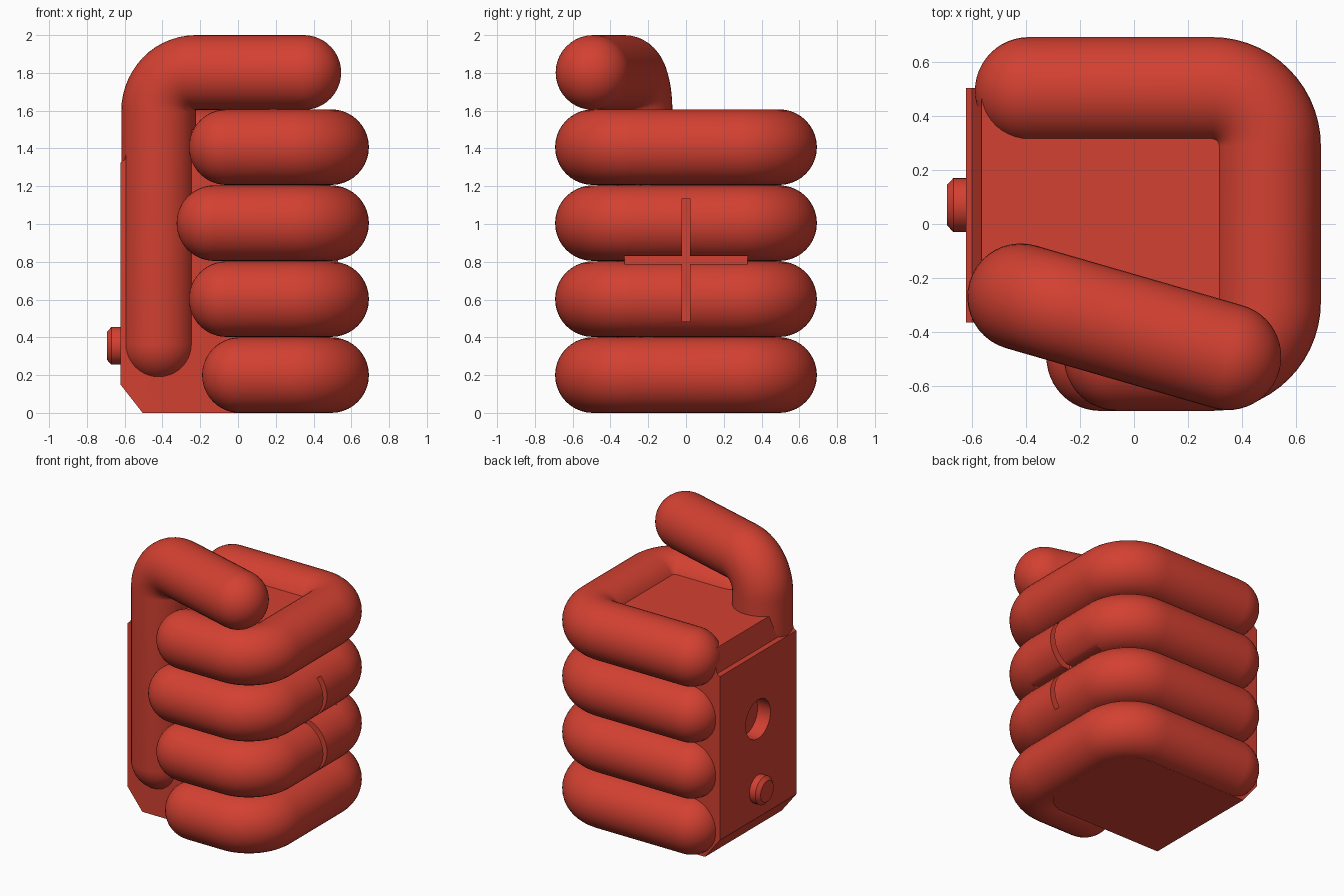
import bpy, bmesh, math
from mathutils import Vector, Matrix

if "Cube" in bpy.data.objects:
    bpy.data.objects.remove(bpy.data.objects["Cube"])

red = bpy.data.materials.new("red")
red.diffuse_color = (0.65, 0.052, 0.031, 1)
red.use_nodes = True
red.node_tree.nodes["Principled BSDF"].inputs["Base Color"].default_value = red.diffuse_color


def add(name, bm):
    bmesh.ops.recalc_face_normals(bm, faces=bm.faces)
    me = bpy.data.meshes.new(name)
    bm.to_mesh(me)
    bm.free()
    me.materials.append(red)
    ob = bpy.data.objects.new(name, me)
    bpy.context.collection.objects.link(ob)
    return ob


def activate(ob):
    bpy.ops.object.select_all(action='DESELECT')
    ob.select_set(True)
    bpy.context.view_layer.objects.active = ob


def smooth(ob):
    activate(ob)
    bpy.ops.object.shade_smooth_by_angle(angle=math.radians(35))


def cut(ob, cutter):
    mod = ob.modifiers.new("cut", 'BOOLEAN')
    mod.operation, mod.solver, mod.object = 'DIFFERENCE', 'EXACT', cutter
    activate(ob)
    bpy.ops.object.modifier_apply(modifier=mod.name)


def tube(name, pts, r, normal, bend=0.204, seg=40, steps=14):
    """Round-ended tube along a flat path with rounded corners."""
    pts = [Vector(p) for p in pts]
    n = Vector(normal).normalized()
    path = []                                   # (centre, tangent, radius)
    t0 = (pts[1] - pts[0]).normalized()
    t1 = (pts[-1] - pts[-2]).normalized()
    for i in range(13):                         # start cap
        a = math.pi / 2 * i / 12
        path.append((pts[0] - t0 * r * math.cos(a), t0, r * math.sin(a)))
    for a, b, c in zip(pts, pts[1:], pts[2:]):  # corners
        u, v = (b - a).normalized(), (c - b).normalized()
        ang = u.angle(v)
        d = bend * math.tan(ang / 2)
        side = (v - u * u.dot(v)).normalized()
        centre = b - u * d + side * bend
        for i in range(steps + 1):
            k = ang * i / steps
            path.append((centre - side * bend * math.cos(k) + u * bend * math.sin(k),
                         u * math.cos(k) + side * math.sin(k), r))
    for i in range(13):                         # end cap
        a = math.pi / 2 * i / 12
        path.append((pts[-1] + t1 * r * math.sin(a), t1, r * math.cos(a)))
    bm = bmesh.new()
    rings = []
    for c, t, rad in path:
        s = t.cross(n)
        rings.append([bm.verts.new(c + (n * math.cos(2 * math.pi * j / seg)
                                        + s * math.sin(2 * math.pi * j / seg)) * rad)
                      for j in range(seg)])
    for p, q in zip(rings, rings[1:]):
        for j in range(seg):
            k = (j + 1) % seg
            bm.faces.new((p[j], p[k], q[k], q[j]))
    bmesh.ops.remove_doubles(bm, verts=bm.verts, dist=0.0005)
    return add(name, bm)


def cross(name, x0, x1):
    """Plus-shaped prism along x."""
    h, w, L = 0.81, 0.021, 0.326
    yz = [(w, w), (w, L), (-w, L), (-w, w), (-L, w), (-L, -w),
          (-w, -w), (-w, -L), (w, -L), (w, -w), (L, -w), (L, w)]
    bm = bmesh.new()
    f = bm.faces.new([bm.verts.new((x0, y, z + h)) for y, z in yz])
    ext = bmesh.ops.extrude_face_region(bm, geom=[f])
    bmesh.ops.translate(bm, vec=(x1 - x0, 0, 0),
                        verts=[v for v in ext["geom"] if isinstance(v, bmesh.types.BMVert)])
    return add(name, bm)


def disc(name, x, y, z, r1, r2, depth):
    """Cylinder or cone along -x, r1 at the inner end."""
    bm = bmesh.new()
    bmesh.ops.create_cone(bm, cap_ends=True, segments=40, radius1=r1, radius2=r2, depth=depth,
                          matrix=Matrix.Translation((x, y, z)) @ Matrix.Rotation(-math.pi / 2, 4, 'Y'))
    return add(name, bm)


# Palm block: side profile extruded front to back, right corners rounded
profile = [(-0.622, 0.15), (-0.505, 0), (0.49, 0), (0.49, 1.5),
           (-0.565, 1.5), (-0.6, 1.34), (-0.622, 1.325)]
bm = bmesh.new()
face = bm.faces.new([bm.verts.new((x, -0.365, z)) for x, z in profile])
ext = bmesh.ops.extrude_face_region(bm, geom=[face])
bmesh.ops.translate(bm, vec=(0, 0.87, 0),
                    verts=[v for v in ext["geom"] if isinstance(v, bmesh.types.BMVert)])
corners = [e for e in bm.edges if all(v.co.x > 0.48 for v in e.verts)
           and abs(e.verts[0].co.z - e.verts[1].co.z) > 1]
bmesh.ops.bevel(bm, geom=corners, offset=0.2, segments=10, profile=0.5, affect='EDGES')
palm = add("palm", bm)

# Round hole in the wrist face
hole = disc("hole_cutter", -0.62, 0.07, 0.855, 0.14, 0.14, 0.2)
hole.hide_render = True
hole.hide_viewport = False
cut(palm, hole)
smooth(palm)

# Wrist button with chamfered rim
smooth(disc("button_base", -0.64, 0.07, 0.355, 0.1, 0.1, 0.06))
smooth(disc("button_rim", -0.682, 0.07, 0.355, 0.1, 0.074, 0.024))

# Four curled fingers, the middle two carry the cross groove
groove = cross("groove_cutter", 0.515, 0.9)
groove.hide_render = True
for i, tip in enumerate((0.01, -0.06, -0.125, -0.06)):
    z = 0.2 + 0.4023 * i
    finger = tube(f"finger_{i + 1}", [(tip, -0.493, z), (0.493, -0.493, z),
                                      (0.493, 0.493, z), (-0.39, 0.493, z)], 0.2, (0, 0, 1))
    if i in (1, 2):
        cut(finger, groove)
    smooth(finger)
cross("groove_floor", 0.4, 0.53)

# Thumb folded over the top
tip, knuckle = Vector((0.348, -0.492, 1.802)), Vector((-0.42, -0.27, 1.802))
base = Vector((-0.42, -0.27, 0.365))
smooth(tube("thumb", [tip, knuckle, base], 0.198, (knuckle - tip).cross(base - knuckle)))

# Remove the cutters
for ob in (hole, groove):
    bpy.data.objects.remove(ob, do_unlink=True)
